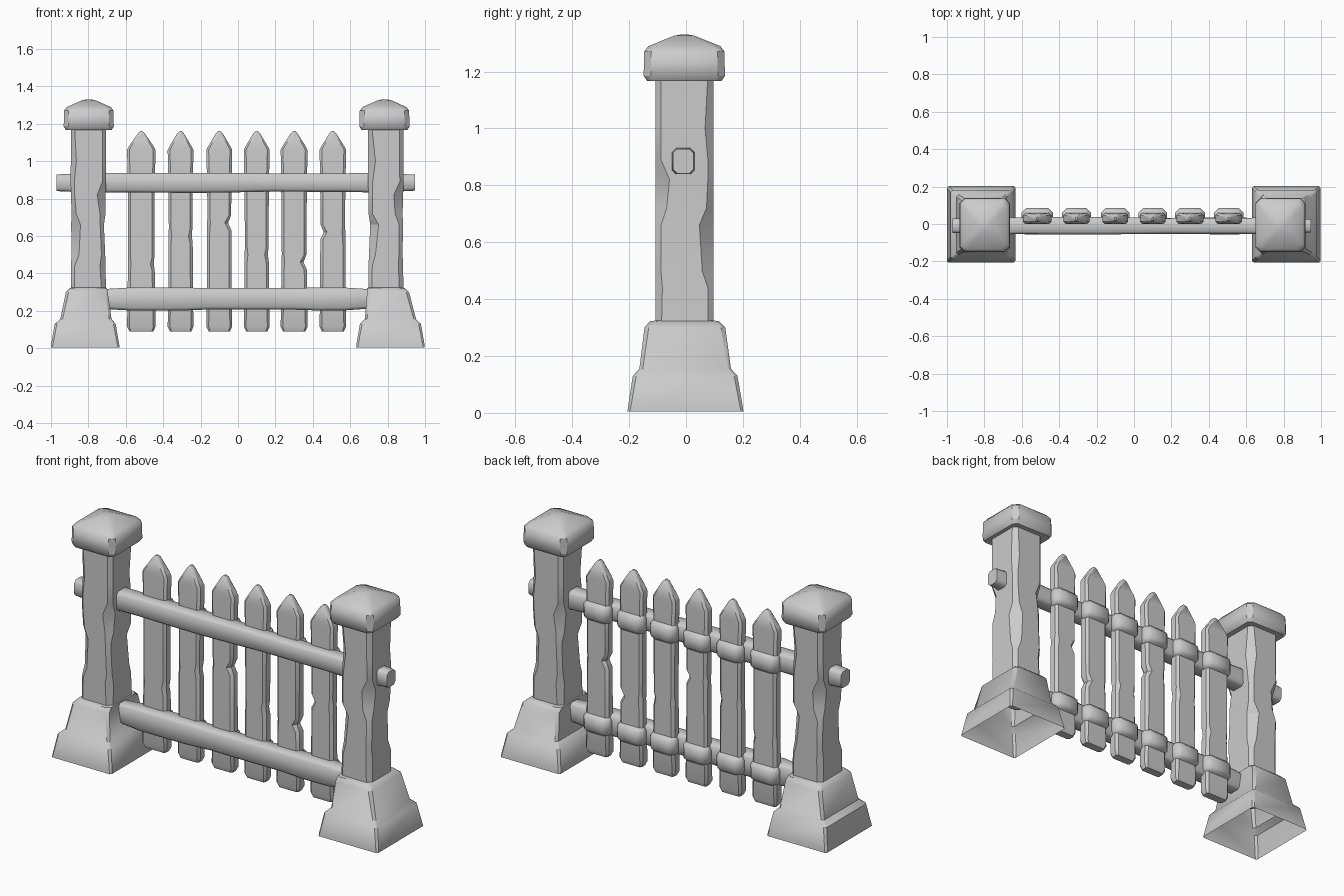
import bpy, bmesh, math, random

random.seed(4)
grey = bpy.data.materials.new("plain grey")
grey.diffuse_color = (0.6, 0.6, 0.6, 1)


def loft(name, rings, axis="z", cap_start=True, cap_end=True, angle=38):
    """Skin chamfered rectangles: ring = (t, u0, u1, v0, v1, chamfer or 4 corner chamfers)."""
    bm = bmesh.new()
    loops = []
    for t, u0, u1, v0, v1, ch in rings:
        a, b, c, d = ch if isinstance(ch, tuple) else (ch,) * 4
        pts = [(u0 + a, v0), (u1 - b, v0), (u1, v0 + b), (u1, v1 - c),
               (u1 - c, v1), (u0 + d, v1), (u0, v1 - d), (u0, v0 + a)]
        loops.append([bm.verts.new((u, v, t) if axis == "z" else (t, u, v)) for u, v in pts])
    for lo, hi in zip(loops, loops[1:]):
        for i in range(8):
            j = (i + 1) % 8
            bm.faces.new((lo[i], lo[j], hi[j], hi[i]))
    if cap_start:
        bm.faces.new(loops[0][::-1])
    if cap_end:
        bm.faces.new(loops[-1])
    me = bpy.data.meshes.new(name)
    bm.to_mesh(me)
    bm.free()
    me.materials.append(grey)
    me.shade_smooth()
    me.set_sharp_from_angle(angle=math.radians(angle))
    ob = bpy.data.objects.new(name, me)
    bpy.context.collection.objects.link(ob)
    return ob


def centred(z, cx, hx, cy, hy, ch):
    return (z, cx - hx, cx + hx, cy - hy, cy + hy, ch)


for side, bx, sx, cx in (("left", -0.817, -0.80, -0.798), ("right", 0.815, 0.79, 0.783)):
    # two-tier flared base, open underneath
    loft(side + "_base", [
        centred(0.005, bx, 0.183, -0.002, 0.204, 0.008),
        centred(0.02, bx, 0.182, -0.002, 0.202, 0.01),
        centred(0.13, bx, 0.163, -0.003, 0.184, 0.012),
        centred(0.155, bx + 0.004 * (bx < 0), 0.137, -0.003, 0.161, 0.012),
        centred(0.30, (bx + sx) / 2, 0.112, -0.004, 0.142, 0.015),
        centred(0.322, sx, 0.10, -0.005, 0.122, 0.02),
        centred(0.325, sx, 0.085, -0.005, 0.10, 0.02),
    ], cap_start=False)
    # weathered shaft: uneven corner chips at different heights
    s = 1 if sx > 0 else -1
    chips = [
        (0.22, 0.095, 0.095, (0.02, 0.02, 0.02, 0.02)),
        (0.44, 0.092, 0.093, (0.02, 0.025, 0.02, 0.03)),
        (0.50, 0.090, 0.090, (0.035, 0.02, 0.04, 0.02)),
        (0.66, 0.083, 0.092, (0.045, 0.02, 0.05, 0.02)),
        (0.72, 0.092, 0.090, (0.02, 0.04, 0.025, 0.03)),
        (0.82, 0.092, 0.093, (0.02, 0.05, 0.02, 0.045)),
        (0.89, 0.095, 0.095, (0.025, 0.02, 0.02, 0.02)),
        (1.00, 0.095, 0.094, (0.04, 0.02, 0.03, 0.02)),
        (1.19, 0.095, 0.094, (0.02, 0.02, 0.02, 0.02)),
    ]
    rings = []
    for z, inner, outer, ch in chips:
        x0, x1 = (sx - inner, sx + outer) if s > 0 else (sx - outer, sx + inner)
        if s < 0:
            ch = (ch[2], ch[3], ch[0], ch[1])
        rings.append((z, x0, x1, -0.108, 0.097, ch))
    loft(side + "_post", rings, angle=25)
    # post cap with a low pyramid top
    loft(side + "_cap", [
        centred(1.166, cx, 0.122, -0.006, 0.13, 0.02),
        centred(1.185, cx, 0.134, -0.006, 0.143, 0.025),
        centred(1.27, cx, 0.132, -0.006, 0.141, 0.025),
        centred(1.289, cx, 0.118, -0.006, 0.127, 0.03),
        centred(1.326, cx, 0.035, -0.006, 0.035, 0.015),
        centred(1.33, cx, 0.012, -0.006, 0.012, 0.005),
    ])

# rails (slightly wavy); the upper one pokes out through both posts
for name, z0, z1, x0, x1 in (("upper_rail", 0.83, 0.938, -0.97, 0.945),
                             ("lower_rail", 0.20, 0.325, -0.72, 0.72)):
    n = 11
    rings = []
    for i in range(n):
        x = x0 + (x1 - x0) * i / (n - 1)
        w = random.uniform(0, 0.008)
        e = 0.008 if i in (0, n - 1) else 0
        rings.append((x, -0.056 + w / 2 + e, 0.038 - w - e, z0 + w + e, z1 - w / 2 - e, 0.014))
    loft(name, rings, axis="x", angle=45)

# pointed pickets with chipped edges, and the lumps that tie them to the rails
pickets = [(-0.517, 0.076, 0.45), (-0.307, 0.069, 0.60), (-0.10, 0.069, 0.67),
           (0.10, 0.069, 0.50), (0.30, 0.072, 0.46), (0.507, 0.071, 0.62)]
for k, (x, h, chip) in enumerate(pickets):
    d = 0.018 if k in (2, 4, 5) else 0.005
    left_chip = k == 5
    cut = (d, 0) if left_chip else (0, d)
    rings = [centred(0.09, x, h - 0.012, 0.03, 0.022, 0.008),
             centred(0.115, x, h, 0.03, 0.031, 0.012),
             centred(0.30, x, h - 0.003, 0.03, 0.031, 0.014),
             centred(chip - 0.04, x, h - 0.004, 0.03, 0.031, 0.014),
             (chip, x - h + cut[0] + 0.004, x + h - cut[1] - 0.004, -0.001, 0.061, 0.018),
             centred(chip + 0.04, x, h - 0.006, 0.03, 0.031, 0.012),
             centred(0.85, x, h - 0.004, 0.03, 0.031, 0.014),
             centred(1.06, x, h, 0.03, 0.030, 0.012),
             centred(1.08, x, h - 0.010, 0.03, 0.029, 0.012),
             centred(1.15, x, 0.017, 0.03, 0.018, 0.008),
             centred(1.162, x, 0.005, 0.03, 0.008, 0.002)]
    loft(f"picket_{k + 1}", rings)
    for label, zc in (("upper", 0.882), ("lower", 0.262)):
        loft(f"{label}_bracket_{k + 1}", [
            (zc - 0.05, x - h + 0.004, x + h - 0.004, 0.005, 0.066, 0.02),
            (zc - 0.03, x - h - 0.008, x + h + 0.008, 0.0, 0.086, 0.026),
            (zc + 0.03, x - h - 0.008, x + h + 0.008, 0.0, 0.086, 0.026),
            (zc + 0.05, x - h + 0.004, x + h - 0.004, 0.005, 0.066, 0.02),
        ], angle=50)
